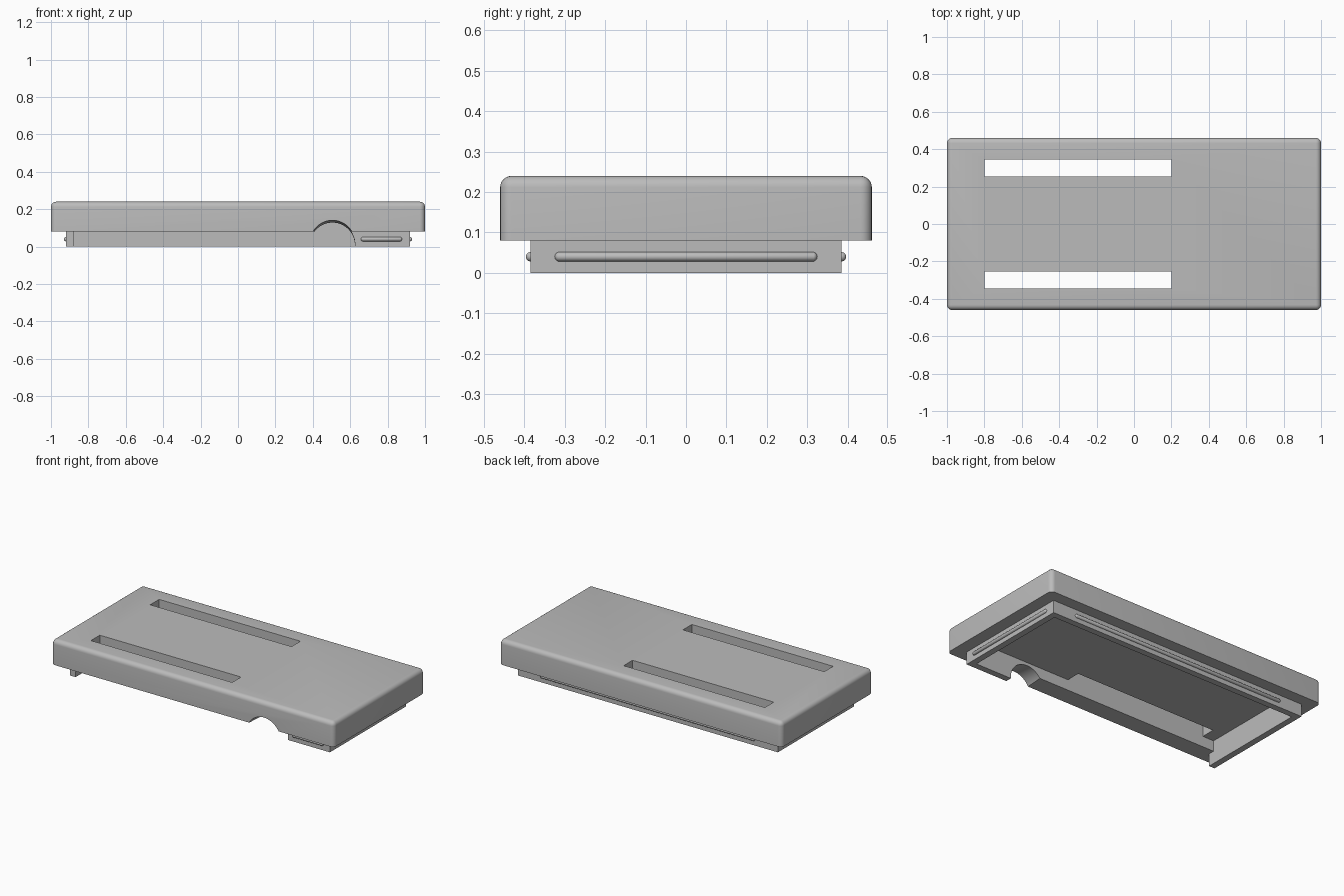
import bpy
import bmesh
import math
from mathutils import Matrix, Vector

if "Cube" in bpy.data.objects:
    bpy.data.objects.remove(bpy.data.objects["Cube"])

grey = bpy.data.materials.new("mid_grey")
grey.use_nodes = True
COLOUR = (0.5, 0.5, 0.5, 1)
grey.diffuse_color = COLOUR
grey.node_tree.nodes["Principled BSDF"].inputs["Base Color"].default_value = COLOUR


def add_object(name, bm):
    mesh = bpy.data.meshes.new(name)
    bm.to_mesh(mesh)
    bm.free()
    mesh.materials.append(grey)
    obj = bpy.data.objects.new(name, mesh)
    bpy.context.collection.objects.link(obj)
    return obj


def box_bmesh(low, high):
    low, high = Vector(low), Vector(high)
    bm = bmesh.new()
    place = Matrix.Translation((low + high) / 2) @ Matrix.Diagonal((high - low).to_4d())
    bmesh.ops.create_cube(bm, size=1, matrix=place)
    return bm


def box(name, low, high):
    return add_object(name, box_bmesh(low, high))


def activate(obj):
    bpy.ops.object.select_all(action='DESELECT')
    obj.select_set(True)
    bpy.context.view_layer.objects.active = obj


def combine(target, tool, operation):
    """Apply a boolean and discard the tool object."""
    tool.hide_render = True
    mod = target.modifiers.new(operation.title(), 'BOOLEAN')
    mod.operation, mod.solver, mod.object = operation, 'EXACT', tool
    activate(target)
    bpy.ops.object.modifier_apply(modifier=mod.name)
    bpy.data.objects.remove(tool)


RIM, TOP, CEILING = 0.08, 0.24, 0.148
LIP_X, LIP_Y = 0.92, 0.385
IN_X, IN_Y = 0.88, 0.345
NOTCH_X = 0.505

# Outer shell, rounded everywhere except around its open underside
bm = box_bmesh((-1, -0.46, RIM), (1, 0.46, TOP))
edges = [e for e in bm.edges if any(v.co.z > RIM + 0.01 for v in e.verts)]
bmesh.ops.bevel(bm, geom=edges, offset=0.028, segments=6, profile=0.5, affect='EDGES')
cover = add_object("cover", bm)

# Recessed lip below the shell, then the hollow inside both
combine(cover, box("lip", (-LIP_X, -LIP_Y, 0), (LIP_X, LIP_Y, RIM)), 'UNION')
combine(cover, box("cavity", (-IN_X, -IN_Y, -0.1), (IN_X, IN_Y, CEILING)), 'DIFFERENCE')

# Front lip is missing from the far corner up to the notch
combine(cover, box("lip_gap", (-IN_X, -0.6, -0.1), (NOTCH_X, -0.3, RIM)), 'DIFFERENCE')

# Two long slots through the top
for side in (-1, 1):
    y = side * 0.3
    combine(cover, box("slot", (-0.8, y - 0.045, 0.1), (0.2, y + 0.045, 0.3)), 'DIFFERENCE')

# Slightly tilted round notch in the front wall
bm = bmesh.new()
bmesh.ops.create_cone(bm, cap_ends=True, segments=64, radius1=0.12, radius2=0.12, depth=0.26,
                      matrix=Matrix.Translation((NOTCH_X, -0.46, 0.02))
                      @ Matrix.Rotation(math.radians(84), 4, 'X'))
combine(cover, add_object("notch", bm), 'DIFFERENCE')
activate(cover)
bpy.ops.object.shade_smooth_by_angle(angle=math.radians(30))


# Snap beads: round-ended rods half sunk into the lip
def snap_bead(name, centre, length, along_x):
    radius = 0.012
    bm = bmesh.new()
    bmesh.ops.create_uvsphere(bm, u_segments=16, v_segments=12, radius=radius)
    for v in bm.verts:
        if abs(v.co.z) < 1e-5:
            continue
        v.co.z += math.copysign(length / 2 - radius, v.co.z)
    # Drop the middle ring so the rod side stays straight
    middle = [e for e in bm.edges if all(abs(v.co.z) < 1e-5 for v in e.verts)]
    bmesh.ops.dissolve_edges(bm, edges=middle, use_verts=True)
    turn = Matrix.Rotation(math.pi / 2, 4, 'Y' if along_x else 'X')
    bm.transform(Matrix.Translation(centre) @ turn)
    obj = add_object(name, bm)
    activate(obj)
    bpy.ops.object.shade_smooth_by_angle(angle=math.radians(40))


for name, side in (("left_bead", 1), ("right_bead", -1)):
    snap_bead(name, (side * LIP_X, 0, 0.04), 0.65, False)
snap_bead("back_bead", (0, LIP_Y, 0.04), 1.52, True)
snap_bead("front_bead", (0.767, -LIP_Y, 0.04), 0.22, True)
